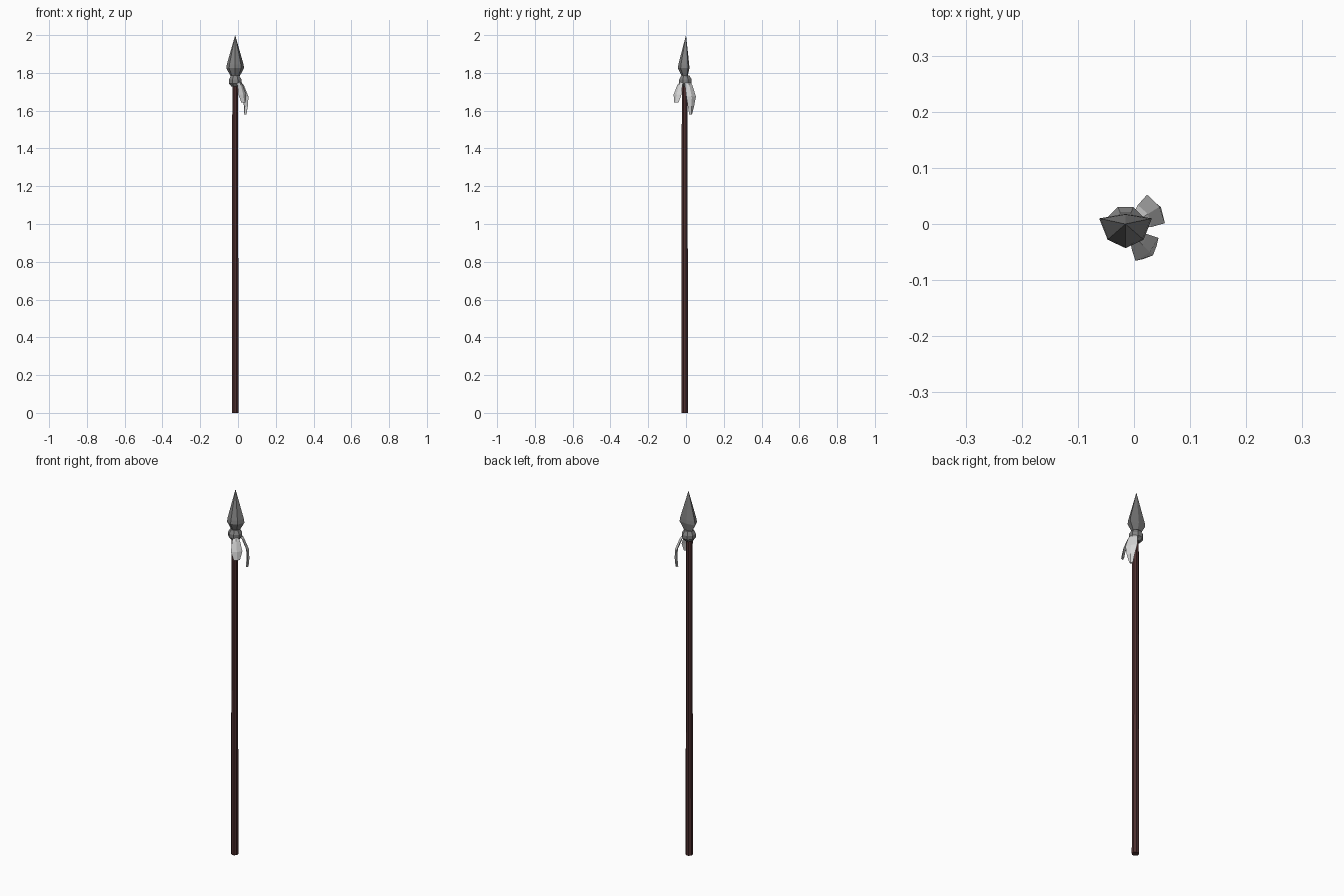
import bpy, bmesh, math
from mathutils import Vector

if "Cube" in bpy.data.objects:
    bpy.data.objects.remove(bpy.data.objects["Cube"])

CX, CY = -0.015, -0.007


def mat(name, c):
    m = bpy.data.materials.new(name)
    m.diffuse_color = (*c, 1)
    m.use_nodes = True
    m.node_tree.nodes["Principled BSDF"].inputs["Base Color"].default_value = m.diffuse_color
    return m


WOOD = mat("dark red wood", (0.075, 0.028, 0.028))
STEEL = mat("grey steel", (0.22, 0.22, 0.22))
FEATHER = mat("pale feather", (0.68, 0.68, 0.68))


def loft(name, rings, material):
    """Skin a list of equal-length point rings and cap both ends."""
    bm = bmesh.new()
    vs = [[bm.verts.new(p) for p in r] for r in rings]
    n = len(vs[0])
    for a, b in zip(vs, vs[1:]):
        for i in range(n):
            j = (i + 1) % n
            bm.faces.new((a[i], a[j], b[j], b[i]))
    bm.faces.new(vs[0][::-1])
    bm.faces.new(vs[-1])
    bmesh.ops.remove_doubles(bm, verts=bm.verts, dist=0.0002)
    bmesh.ops.recalc_face_normals(bm, faces=bm.faces)
    me = bpy.data.meshes.new(name)
    bm.to_mesh(me)
    bm.free()
    me.materials.append(material)
    ob = bpy.data.objects.new(name, me)
    bpy.context.collection.objects.link(ob)
    return ob


def ring(r, z, n, cx=CX, cy=CY):
    return [(cx + r * math.cos((i + .5) * math.tau / n),
             cy + r * math.sin((i + .5) * math.tau / n), z) for i in range(n)]


# shaft, slightly tapered
loft("shaft", [ring(0.0187, 0, 8), ring(0.0165, 1.75, 8)], WOOD)

# faceted collar under the blade
loft("collar", [ring(r, z, 8, CX, -0.003) for r, z in
                ((0.022, 1.728), (0.036, 1.745), (0.036, 1.765), (0.024, 1.785))], STEEL)

# spearhead: wide in x, ridged front and back
SECTION = [(-0.047, 0.010), (-0.032, -0.028), (0, -0.043),
           (0.032, -0.028), (0.047, 0.010), (0, 0.018)]


def head_ring(s, z, y0=0.0):
    return [(CX + x * s, y0 + (y - y0) * s, z) for x, y in SECTION]


loft("spearhead", [head_ring(0.42, 1.775), head_ring(1, 1.825),
                   head_ring(0.94, 1.845), head_ring(0.004, 2.0)], STEEL)


# feathers: leaf outlines hanging from the collar, leaning outward
def feather(name, angle, rows, thick):
    out = Vector((math.cos(angle), math.sin(angle), 0))
    side = Vector((-out.y, out.x, 0))
    rings = []
    for d, lo, hi, z in rows:  # distance outward, side extents, height
        c = Vector((CX, CY, z)) + out * d
        mid = (lo + hi) / 2
        rings.append([c + side * lo, c + side * mid + out * thick,
                      c + side * hi, c + side * mid - out * thick])
    loft(name, rings, FEATHER)


feather("long_feather", math.radians(32),
        [(0.018, -0.010, 0.010, 1.765), (0.040, -0.023, 0.023, 1.735),
         (0.064, -0.030, 0.030, 1.675), (0.066, -0.022, 0.018, 1.625),
         (0.062, -0.010, 0.007, 1.580)], 0.007)
feather("short_feather", math.radians(-45),
        [(0.018, -0.008, 0.008, 1.760), (0.036, -0.020, 0.020, 1.735),
         (0.054, -0.029, 0.029, 1.685), (0.062, -0.016, 0.016, 1.642)], 0.007)
